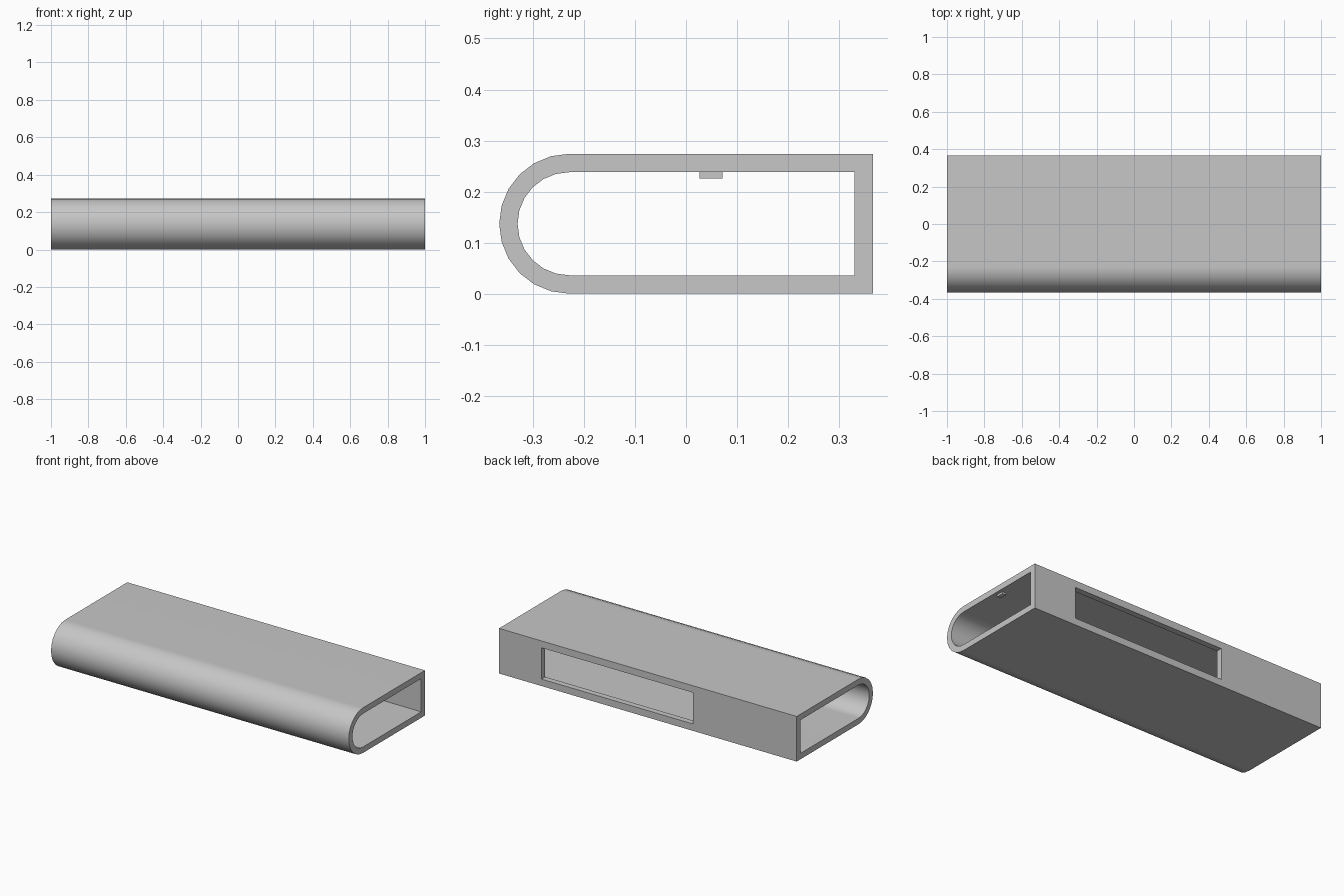
import bpy
import bmesh
from math import sin, cos, pi

old = bpy.data.objects.get("Cube")
if old:
    bpy.data.objects.remove(old, do_unlink=True)

HEIGHT = 0.274
RADIUS = HEIGHT / 2
BACK = 0.366
WALL = 0.036
ARC_STEPS = 12

grey = bpy.data.materials.new("plain_grey")
grey.use_nodes = True
colour = (0.57, 0.57, 0.57, 1)
grey.diffuse_color = colour
grey.node_tree.nodes["Principled BSDF"].inputs["Base Color"].default_value = colour


def add_object(name, bm):
    bmesh.ops.recalc_face_normals(bm, faces=bm.faces)
    mesh = bpy.data.meshes.new(name)
    bm.to_mesh(mesh)
    bm.free()
    mesh.materials.append(grey)
    obj = bpy.data.objects.new(name, mesh)
    bpy.context.collection.objects.link(obj)
    return obj


def box(name, low, high):
    bm = bmesh.new()
    bmesh.ops.create_cube(bm, size=1)
    for v in bm.verts:
        v.co = [a + (c + 0.5) * (b - a) for a, b, c in zip(low, high, v.co)]
    return add_object(name, bm)


def outline(inset):
    """Round-nosed section, square at the back."""
    r = RADIUS - inset
    centre = RADIUS - BACK
    pts = []
    for i in range(ARC_STEPS + 1):
        a = pi / 2 + pi * i / ARC_STEPS
        pts.append((centre + r * cos(a), RADIUS + r * sin(a)))
    return pts + [(BACK - inset, RADIUS - r), (BACK - inset, RADIUS + r)]


# Hollow sleeve: outer and inner sections joined end to end
bm = bmesh.new()
rings = [[bm.verts.new((x, y, z)) for y, z in outline(inset)]
         for x, inset in ((-1, 0), (1, 0), (1, WALL), (-1, WALL))]
for k, ring in enumerate(rings):
    other = rings[(k + 1) % 4]
    for i in range(len(ring)):
        j = (i + 1) % len(ring)
        bm.faces.new((ring[i], ring[j], other[j], other[i]))
sleeve = add_object("sleeve", bm)

# Rectangular window through the back wall
cutter = box("window_cutter", (-0.303, 0.30, 0.042), (0.715, 0.42, 0.232))
cutter.hide_render = True
cut = sleeve.modifiers.new("window", 'BOOLEAN')
cut.operation = 'DIFFERENCE'
cut.solver = 'EXACT'
cut.object = cutter
bpy.context.view_layer.objects.active = sleeve
sleeve.select_set(True)
bpy.ops.object.modifier_apply(modifier=cut.name)
bpy.data.objects.remove(cutter, do_unlink=True)

# Smooth nose, flat panels
bpy.ops.object.shade_smooth_by_angle(angle=pi / 6)
flat = sleeve.modifiers.new("flat_panels", 'WEIGHTED_NORMAL')
flat.keep_sharp = True

# Small catch under the top wall, near the open end
box("catch", (0.955, 0.026, 0.226), (0.98, 0.072, HEIGHT - WALL + 0.002))
